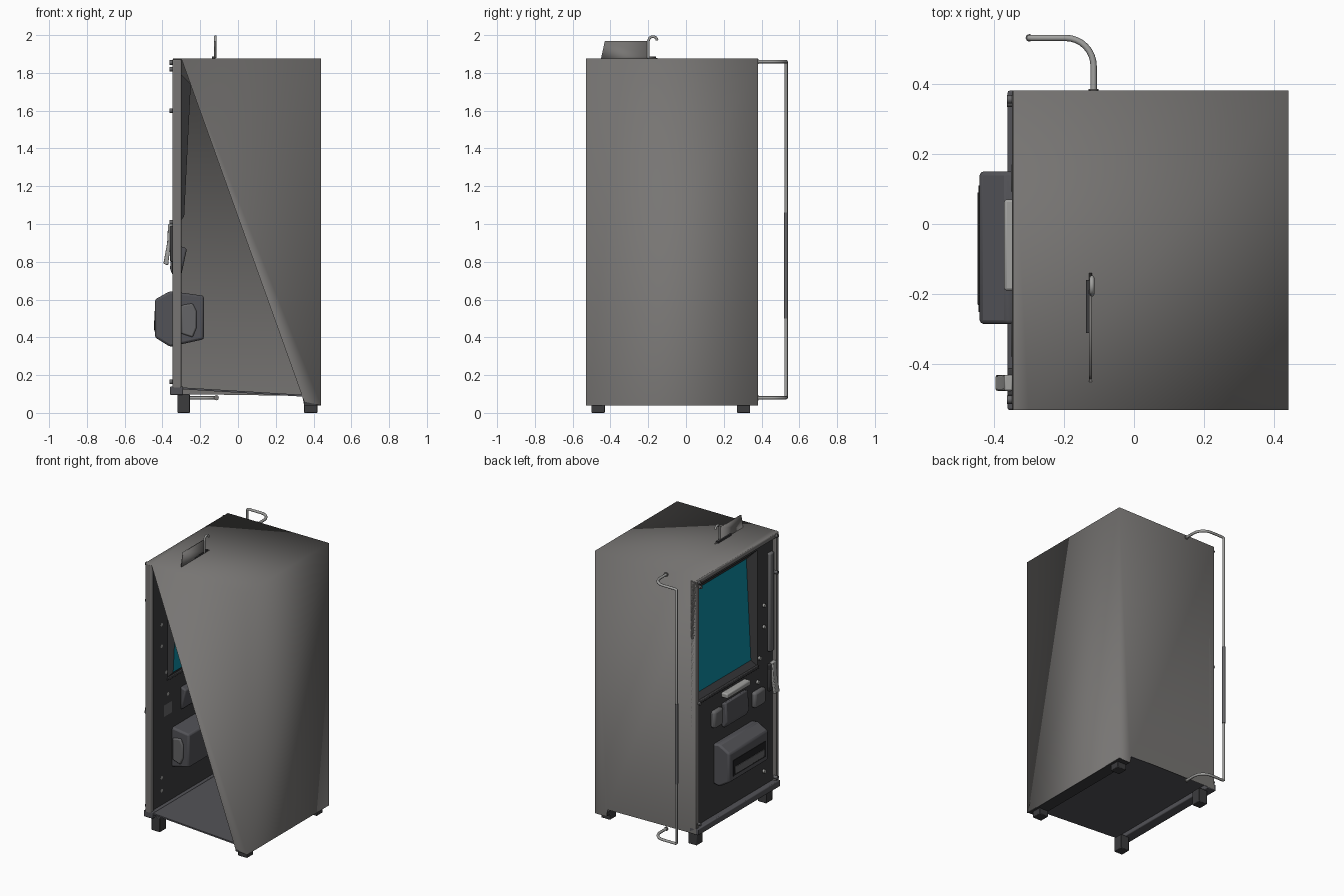
import bpy, bmesh, math
from mathutils import Vector

if "Cube" in bpy.data.objects:
    bpy.data.objects.remove(bpy.data.objects["Cube"])


def mat(name, rgb):
    m = bpy.data.materials.new(name)
    m.diffuse_color = (*rgb, 1)
    m.use_nodes = True
    m.node_tree.nodes["Principled BSDF"].inputs["Base Color"].default_value = m.diffuse_color
    return m


GREY = mat("warm grey paint", (0.185, 0.178, 0.172))
DARK = mat("dark panel", (0.045, 0.045, 0.048))
TRAY = mat("slate grey", (0.085, 0.085, 0.095))
MID = mat("mid grey plastic", (0.13, 0.13, 0.135))
STEEL = mat("steel", (0.36, 0.36, 0.35))
CYAN = mat("cyan screen", (0.004, 0.26, 0.37))
BLACK = mat("black", (0.015, 0.015, 0.016))


def make(name, verts, faces, mats, angle=35, bevel=0, face_mats=None):
    me = bpy.data.meshes.new(name)
    me.from_pydata(verts, [], faces)
    ob = bpy.data.objects.new(name, me)
    bpy.context.collection.objects.link(ob)
    for m in mats:
        me.materials.append(m)
    for p in me.polygons:
        p.use_smooth = True
        if face_mats:
            p.material_index = face_mats[p.index]
    me.set_sharp_from_angle(angle=math.radians(angle))
    if bevel:
        b = ob.modifiers.new("bevel", 'BEVEL')
        b.width, b.segments, b.limit_method = bevel, 2, 'ANGLE'
    return ob


def prism(name, prof, y0, y1, m, bevel=0):
    """Profile in (x, z), clockwise or not, extruded along y."""
    n = len(prof)
    v = [(x, y, z) for y in (y0, y1) for x, z in prof]
    f = [tuple(range(n)), tuple(range(2 * n - 1, n - 1, -1))]
    f += [(i, i + n, (i + 1) % n + n, (i + 1) % n) for i in range(n)]
    ob = make(name, v, f, [m], bevel=bevel)
    bm = bmesh.new()
    bm.from_mesh(ob.data)
    bmesh.ops.recalc_face_normals(bm, faces=bm.faces)
    bm.to_mesh(ob.data)
    bm.free()
    return ob


def box(name, x, y, z, m, bevel=0):
    return prism(name, [(x[0], z[0]), (x[1], z[0]), (x[1], z[1]), (x[0], z[1])],
                 y[0], y[1], m, bevel)


def tube(name, pts, r, m):
    cu = bpy.data.curves.new(name + "_path", 'CURVE')
    cu.dimensions, cu.bevel_depth, cu.bevel_resolution, cu.use_fill_caps = '3D', r, 2, True
    s = cu.splines.new('POLY')
    s.points.add(len(pts) - 1)
    for p, q in zip(s.points, pts):
        p.co = (*q, 1)
    tmp = bpy.data.objects.new(name + "_path", cu)
    bpy.context.collection.objects.link(tmp)
    me = bpy.data.meshes.new_from_object(tmp.evaluated_get(bpy.context.evaluated_depsgraph_get()))
    bpy.data.objects.remove(tmp)
    me.name = name
    ob = bpy.data.objects.new(name, me)
    bpy.context.collection.objects.link(ob)
    me.materials.clear()
    me.materials.append(m)
    for p in me.polygons:
        p.use_smooth = True
    me.set_sharp_from_angle(angle=math.radians(50))


def knob(name, y, z, r, x0, x1, m):
    tube(name, [(x0, y, z), (x1, y, z)], r, m)


# Cabinet shell: open front, half-open side, smooth over its corners
X0, X1, Y0, Y1, T = -0.345, 0.44, -0.53, 0.38, 1.875
shell = [(X0, Y0, T), (-0.3, Y0, T), (X1, Y0, T), (X1, Y1, T), (X0, Y1, T),
         (0.35, Y0, 0.06), (X1, Y0, 0.04), (X1, Y1, 0.04),
         (0.35, Y1, 0.04), (0.34, Y1, 0.09), (X0, Y1, 0.1)]
make("cabinet_shell", shell, [(0, 1, 2, 3, 4), (1, 5, 6, 2), (6, 7, 3, 2),
                              (7, 8, 9, 10, 4, 3)], [GREY], angle=180)

# Floor, base beams and feet
prism("floor", [(-0.3, 0.125), (0.36, 0.085), (0.36, 0.095), (-0.3, 0.135)], Y0 + .005, Y1 - .005, TRAY)
box("front_beam", (-0.36, -0.29), (Y0, Y1), (0.095, 0.14), TRAY, 0.006)
box("rear_beam", (0.35, 0.435), (Y0 + .005, Y1 - .005), (0.04, 0.065), DARK)
for yn, y in (("right", -0.465), ("left", 0.305)):
    box("front_foot_" + yn, (-0.32, -0.255), (y - .035, y + .035), (0, 0.1), DARK, 0.004)
    box("rear_foot_" + yn, (0.35, 0.42), (y - .035, y + .035), (0, 0.05), DARK, 0.004)

# Door frame
for n, y in (("right", (Y0, Y0 + .03)), ("left", (Y1 - .03, Y1))):
    box("door_stile_" + n, (-0.348, -0.3), y, (0.12, 1.87), GREY, 0.006)
box("door_top_rail", (-0.348, -0.3), (Y0, Y1), (1.84, 1.872), GREY, 0.006)
box("door_mid_rail", (-0.33, -0.305), (-0.34, 0.35), (0.985, 1.005), DARK, 0.004)

# Door panel around the window
for n, y, z in (("lower", (-0.34, 0.34), (0.13, 1.0)), ("upper", (-0.34, 0.34), (1.81, 1.85)),
                ("right", (-0.51, -0.335), (0.13, 1.85)), ("left", (0.335, 0.36), (0.13, 1.85))):
    box("door_panel_" + n, (-0.32, -0.31), y, z, DARK)

# Tilted, recessed window
win = [(-0.318, .335, 1.0), (-0.318, -.335, 1.0), (-0.318, -.335, 1.81), (-0.318, .335, 1.81),
       (-0.285, .305, 1.04), (-0.285, -.31, 1.04), (-0.25, -.31, 1.74), (-0.25, .305, 1.74)]
make("window", win, [(0, 1, 5, 4), (1, 2, 6, 5), (2, 3, 7, 6), (3, 0, 4, 7), (4, 5, 6, 7)],
     [DARK, CYAN], face_mats=[0, 0, 0, 0, 1])

# Delivery tray with a dark mouth and a flap
prism("delivery_tray", [(-0.44, 0.4), (-0.44, 0.6), (-0.36, 0.645), (-0.18, 0.62),
                        (-0.18, 0.39), (-0.36, 0.35)], -0.285, 0.15, TRAY, 0.012)
box("tray_mouth", (-0.443, -0.437), (-0.25, 0.11), (0.43, 0.54), BLACK)
box("tray_flap", (-0.446, -0.44), (-0.23, 0.09), (0.44, 0.49), MID, 0.002)
prism("tray_back_bulge", [(-0.3, 0.42), (-0.24, 0.4), (-0.22, 0.45), (-0.22, 0.54),
                          (-0.24, 0.58), (-0.3, 0.57)], -0.30, -0.28, MID, 0.008)

# Control units below the window
box("steel_bar", (-0.37, -0.32), (-0.19, 0.07), (0.935, 0.97), STEEL, 0.008)
prism("control_box", [(-0.27, 0.87), (-0.35, 0.9), (-0.36, 0.76), (-0.34, 0.72), (-0.3, 0.73)],
      -0.19, 0.06, TRAY, 0.01)
box("coin_box", (-0.35, -0.31), (-0.39, -0.27), (0.73, 0.84), MID, 0.015)
box("card_slot", (-0.35, -0.31), (0.08, 0.18), (0.76, 0.88), MID, 0.015)

# Right column strip, latch and studs
box("column_strip", (-0.345, -0.315), (-0.49, -0.44), (1.06, 1.75), MID, 0.01)
prism("latch_handle", [(-0.345, 1.0), (-0.37, 1.0), (-0.375, 0.9), (-0.395, 0.79),
                       (-0.37, 0.78), (-0.358, 0.88), (-0.345, 0.88)], -0.475, -0.43, STEEL, 0.005)
box("latch_plate", (-0.36, -0.34), (-0.49, -0.41), (0.8, 0.99), DARK, 0.006)
for i, (y, z) in enumerate(((-.4, 1.40), (-.4, 1.25), (-.35, 1.05), (-.33, .89),
                            (-.4, .33), (-.4, .24))):
    knob("stud_%d" % i, y, z, 0.013, -0.31, -0.335, STEEL)

# Hinges and pins on the door edge
for i, (y, z) in enumerate(((.355, 1.855), (.345, 1.82), (.355, 1.01), (.355, .165),
                            (-.5, 1.855), (-.5, 1.6), (-.5, .165))):
    knob("hinge_pin_%d" % i, y, z, 0.012, -0.33, -0.362, MID)

# Bent pipe on the back side
arc = [(-0.195 + .08 * math.cos(a), 0.45 + .08 * math.sin(a))
       for a in [i * math.pi / 16 for i in range(9)]]
top = [(-0.115, 0.38, 1.86)] + [(x, y, 1.86) for x, y in arc] + [(-0.29, .53, 1.86), (-0.298, .53, 1.855)]
pipe = top + [(x, y, 1.94 - z) for x, y, z in reversed(top)]
tube("side_pipe", pipe, 0.009, STEEL)
tube("pipe_sleeve", [(-0.298, .53, 0.5), (-0.298, .53, 1.06)], 0.011, MID)
for n, z in (("top", 1.86), ("bottom", 0.08)):
    tube("pipe_collar_" + n, [(-0.115, .378, z), (-0.115, .385, z)], 0.014, GREY)

# Upright flag and hook on the roof
make("roof_flag", [(-0.12, -.45, T), (-0.12, -.14, T), (-0.12, -.2, 1.89), (-0.12, -.2, 1.968),
                   (-0.12, -.43, 1.968)], [(0, 1, 2, 3, 4)], [GREY]).modifiers.new("thick", 'SOLIDIFY').thickness = 0.008
box("flag_bracket", (-0.137, -0.12), (-0.31, -0.16), (T, T + .012), DARK)
hook = [(-0.12, -.2, 1.88), (-0.12, -.2, 1.965)]
hook += [(-0.12, -.175 - .022 * math.cos(a), 1.972 + .02 * math.sin(a))
         for a in [i * math.pi / 8 for i in range(1, 9)]]
tube("roof_hook", hook, 0.007, STEEL)
